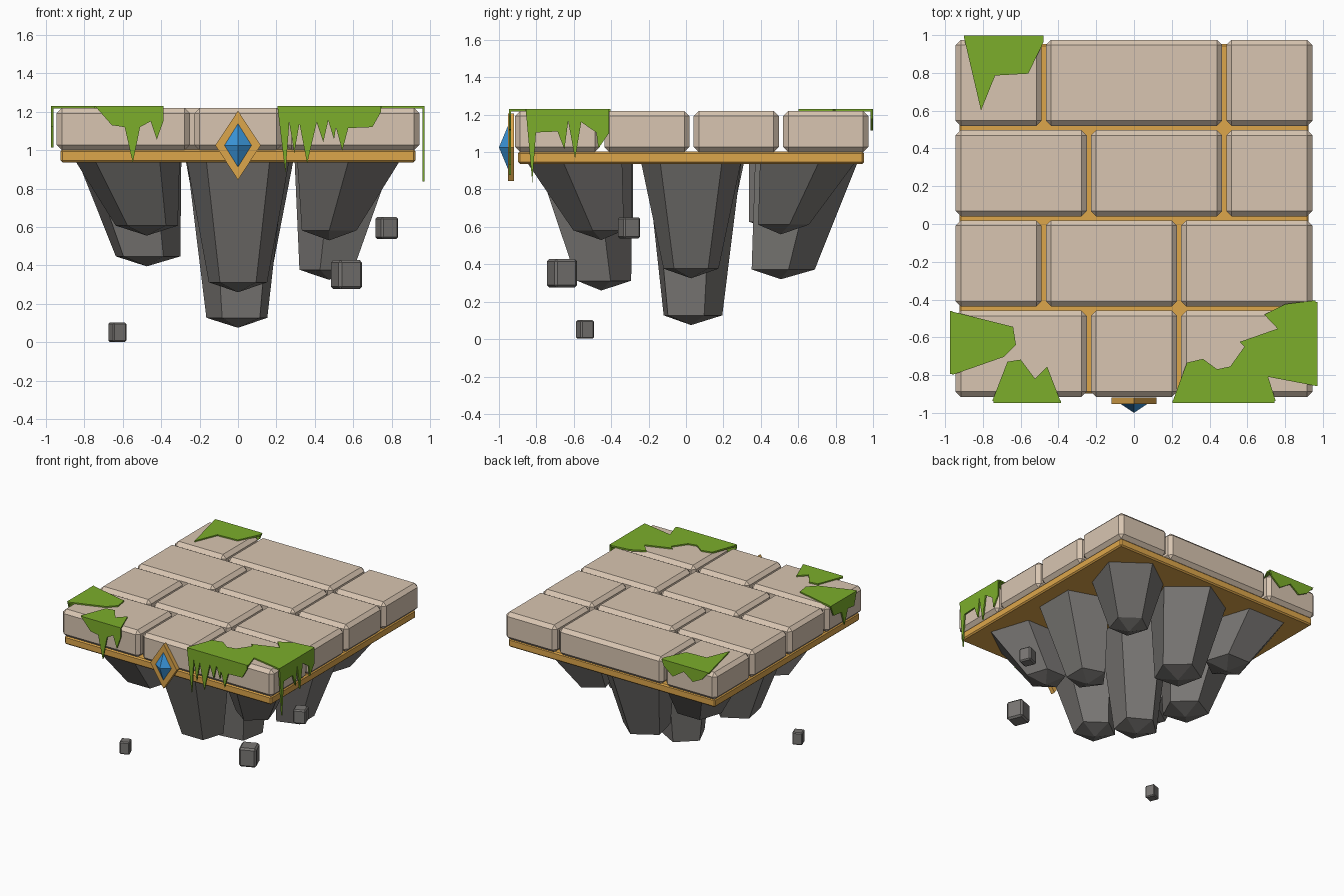
import bpy, bmesh, math
from mathutils import Matrix, Vector

if "Cube" in bpy.data.objects:
    bpy.data.objects.remove(bpy.data.objects["Cube"])


def material(name, rgb):
    m = bpy.data.materials.new(name)
    m.diffuse_color = (*rgb, 1)
    m.use_nodes = True
    m.node_tree.nodes["Principled BSDF"].inputs["Base Color"].default_value = m.diffuse_color
    return m


STONE = material("tan stone", (0.69, 0.56, 0.44))
GOLD = material("gold trim", (0.72, 0.38, 0.07))
ROCK = material("dark rock", (0.19, 0.182, 0.173))
MOSS = material("green moss", (0.20, 0.42, 0.024))
GEM = material("blue gem", (0.045, 0.32, 0.74))


def finish(bm, name, mat):
    bmesh.ops.recalc_face_normals(bm, faces=bm.faces)
    me = bpy.data.meshes.new(name)
    bm.to_mesh(me)
    bm.free()
    me.materials.append(mat)
    ob = bpy.data.objects.new(name, me)
    bpy.context.collection.objects.link(ob)
    return ob


def box(name, lo, hi, bevel, mat, turn=0):
    """Chamfered box between two corners, optionally turned about z."""
    lo, hi = Vector(lo), Vector(hi)
    bm = bmesh.new()
    bmesh.ops.create_cube(bm, size=1)
    bmesh.ops.scale(bm, vec=hi - lo, verts=bm.verts)
    bmesh.ops.bevel(bm, geom=bm.edges[:], offset=bevel, segments=1, affect='EDGES')
    bmesh.ops.rotate(bm, matrix=Matrix.Rotation(turn, 3, 'Z'), verts=bm.verts)
    bmesh.ops.translate(bm, vec=(lo + hi) / 2, verts=bm.verts)
    return finish(bm, name, mat)


def plate(name, pts, axis, pos, thick, mat):
    """Flat outline across the given axis, from pos to pos + thick."""
    def place(p):
        c = list(p)
        c.insert("xyz".index(axis), pos)
        return c
    bm = bmesh.new()
    face = bm.faces.new([bm.verts.new(place(p)) for p in pts])
    ext = bmesh.ops.extrude_face_region(bm, geom=[face], use_keep_orig=True)
    step = Vector((0, 0, 0))
    step["xyz".index(axis)] = thick
    bmesh.ops.translate(bm, vec=step,
                        verts=[v for v in ext['geom'] if isinstance(v, bmesh.types.BMVert)])
    return finish(bm, name, mat)


CY = 0.027  # middle of the platform in y

# gold base slab
box("base_slab", (-0.925, CY - 0.925, 0.937), (0.925, CY + 0.925, 1.003), 0.01, GOLD)

# stone blocks in four staggered rows, widths counted in half cells
CELL = 0.239
rows = [(2, 4, 2), (3, 3, 2), (2, 3, 3), (3, 2, 3)]
for r, widths in enumerate(rows):
    top = CY + 0.003 + (4 - 2 * r) * CELL
    x = -4 * CELL
    for i, w in enumerate(widths):
        box(f"stone_block_{r}_{i}",
            (x + 0.011, top - 2 * CELL + 0.011, 1.0),
            (x + w * CELL - 0.011, top - 0.011, 1.22), 0.028, STONE)
        x += w * CELL

# hanging rocks: tapered five-sided columns with a blunt point,
# each given as tip height, upper radius, lower radius, turn in degrees
rocks = [[(0.555, 0.285, 0.17, 90), (0.26, 0.28, 0.16, 90), (0.53, 0.28, 0.15, -90)],
         [(0.395, 0.285, 0.178, 11), (0.075, 0.27, 0.168, 24.6), (0.325, 0.28, 0.155, 180)],
         [(0.575, 0.285, 0.17, -90), (0.32, 0.295, 0.182, 85), (0.56, 0.28, 0.15, 90)]]
for j, row in enumerate(rocks):
    for i, (tip, upper, lower, turn) in enumerate(row):
        dx, dy = i - 1, j - 1
        bm = bmesh.new()
        rings = []
        for sx, sy, radius, z in ((0.575, 0.595, upper, 0.942), (0.475, 0.48, lower, tip + 0.052)):
            angles = [math.radians(turn + 72 * k) for k in range(5)]
            rings.append([bm.verts.new((dx * sx + radius * math.cos(a),
                                        dy * sy + CY + radius * math.sin(a), z)) for a in angles])
        apex = bm.verts.new((dx * 0.475, dy * 0.48 + CY, tip))
        bm.faces.new(rings[0])
        for k in range(5):
            n = (k + 1) % 5
            bm.faces.new((rings[0][k], rings[0][n], rings[1][n], rings[1][k]))
            bm.faces.new((rings[1][k], rings[1][n], apex))
        finish(bm, f"hanging_rock_{j}_{i}", ROCK)

# loose floating stones: centre, width, height
for n, (x, y, z, w, h) in enumerate([(0.775, -0.305, 0.595, 0.097, 0.113),
                                     (0.565, -0.663, 0.352, 0.131, 0.152),
                                     (-0.628, -0.54, 0.052, 0.077, 0.1)]):
    box(f"floating_stone_{n}", (x - w / 2, y - w / 2, z - h / 2), (x + w / 2, y + w / 2, z + h / 2),
        w * 0.1, ROCK, math.radians(22))

# gold diamond mount and faceted gem on the front
GZ = 1.025
plate("gem_mount", [(-0.118, GZ), (0, GZ - 0.18), (0.118, GZ), (0, GZ + 0.18)],
      "y", -0.953, 0.034, GOLD)
bm = bmesh.new()
rim = [bm.verts.new((x, -0.95, GZ + z)) for x, z in ((-0.075, 0), (0, -0.12), (0.075, 0), (0, 0.12))]
point = bm.verts.new((0, -1.0, GZ))
bm.faces.new(rim)
for k in range(4):
    bm.faces.new((rim[k], rim[(k + 1) % 4], point))
finish(bm, "gem", GEM)

# moss: flat patches on top, stopping at the drapes
patches = {
    "front_left": [(-.75, -.945), (-.39, -.945), (-.46, -.75), (-.524, -.815), (-.60, -.714), (-.67, -.725)],
    "front_right": [(.206, -.945), (.75, -.945), (.71, -.805), (.97, -.853), (.97, -.40), (.80, -.42),
                    (.69, -.476), (.76, -.55), (.56, -.62), (.585, -.645), (.51, -.75), (.44, -.765),
                    (.365, -.71), (.28, -.73)],
    "left": [(-.973, -.46), (-.973, -.795), (-.69, -.70), (-.625, -.635), (-.64, -.54)],
    "back": [(-.90, 1.0), (-.48, 1.0), (-.48, .965), (-.56, .80), (-.735, .79), (-.81, .605)],
}
for name, pts in patches.items():
    pts = [(max(-.962, min(.961, x)), max(-.936, min(.988, y - 0.004))) for x, y in pts]
    plate("moss_top_" + name, pts, "z", 1.217, 0.013, MOSS)

# moss: ragged drapes hanging over the edges (along, z)
drapes = [
    ("front_left", "y", -.947, [(-.745, 1.23), (-.657, 1.13), (-.59, 1.12), (-.548, .935), (-.51, 1.12),
                                (-.455, 1.15), (-.423, 1.055), (-.387, 1.155), (-.387, 1.23)]),
    ("front_right", "y", -.947, [(.205, 1.23), (.247, .878), (.267, 1.145), (.293, .985), (.32, 1.14),
                                 (.36, .93), (.41, 1.145), (.444, 1.042), (.47, 1.155), (.50, 1.055),
                                 (.51, 1.12), (.543, .997), (.574, 1.115), (.70, 1.12), (.745, 1.2),
                                 (.745, 1.23)]),
    ("right", "x", .96, [(-.857, 1.23), (-.822, .838), (-.802, 1.105), (-.687, 1.11), (-.65, 1.015),
                         (-.63, 1.165), (-.593, .965), (-.56, 1.16), (-.48, 1.105), (-.468, 1.02),
                         (-.413, 1.1), (-.413, 1.23)]),
    ("left", "x", -.973, [(-.795, 1.23), (-.76, 1.12), (-.68, 1.13), (-.64, 1.015), (-.60, 1.13),
                          (-.50, 1.14), (-.46, 1.23)]),
    ("back", "y", .987, [(-.90, 1.23), (-.84, 1.16), (-.76, 1.12), (-.68, 1.18), (-.58, 1.115),
                         (-.50, 1.18), (-.48, 1.23)]),
]
for name, axis, pos, pts in drapes:
    plate("moss_drape_" + name, pts, axis, pos, 0.012, MOSS)
